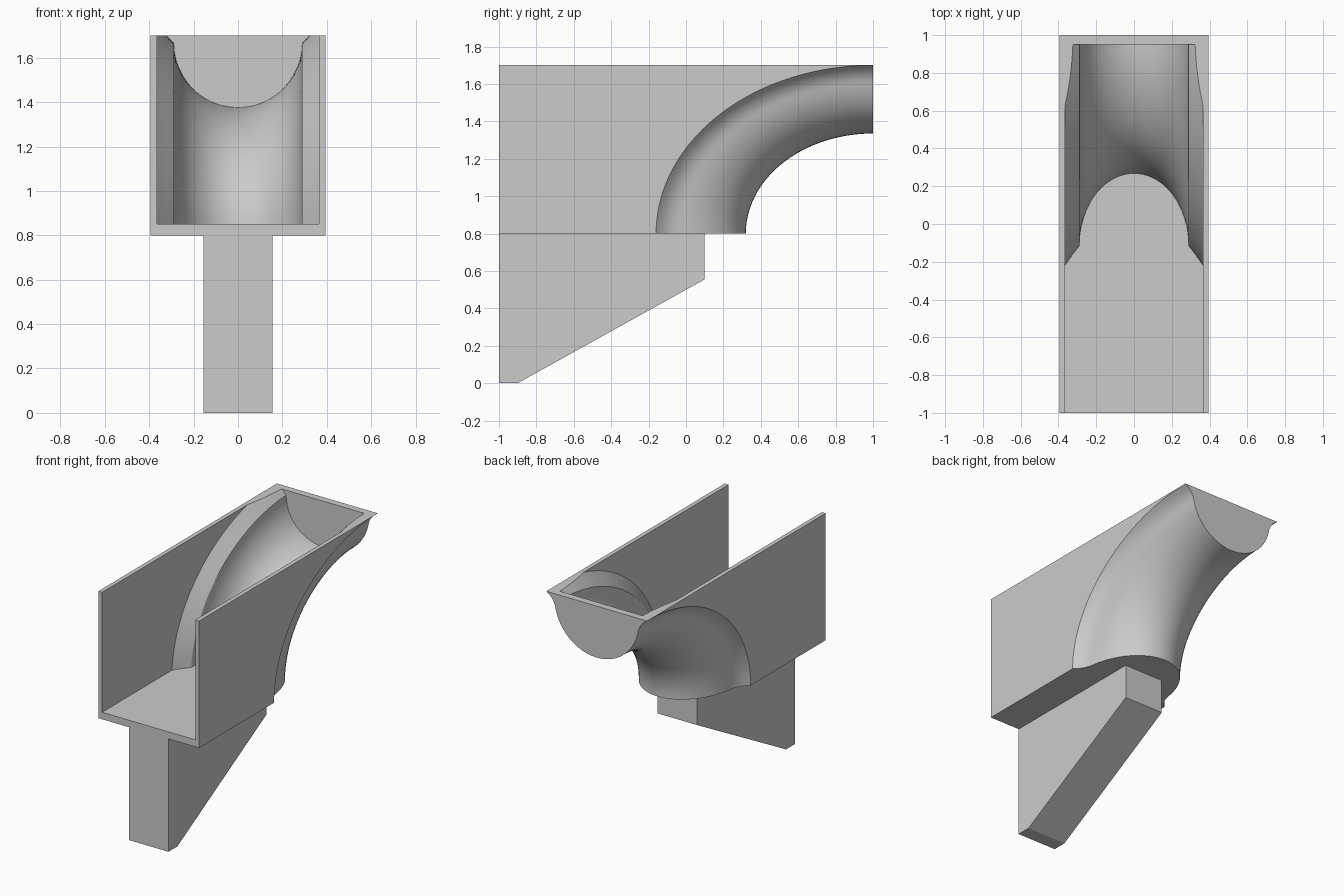
import bpy
import bmesh
from math import asin, acos, cos, sin, pi

cube = bpy.data.objects.get("Cube")
if cube:
    bpy.data.objects.remove(cube)

grey = bpy.data.materials.new("light grey")
grey.use_nodes = True
colour = (0.6, 0.6, 0.6, 1)
grey.diffuse_color = colour
grey.node_tree.nodes["Principled BSDF"].inputs["Base Color"].default_value = colour

AXIS_Y, AXIS_Z = 1.0, 0.8      # centre of the bend
STEPS = 40                     # divisions along the bend


def make_object(name, bm):
    bmesh.ops.recalc_face_normals(bm, faces=bm.faces)
    mesh = bpy.data.meshes.new(name)
    bm.to_mesh(mesh)
    bm.free()
    mesh.materials.append(grey)
    obj = bpy.data.objects.new(name, mesh)
    bpy.context.collection.objects.link(obj)
    return obj


def bowl_profile(lip, radius, start, centre=0.865, arcs=24):
    """Flared lip points (x, distance from bend centre) joined to a round bowl."""
    span = pi - 2 * start
    arc = [(radius * cos(start + span * i / arcs),
            centre - radius * sin(start + span * i / arcs)) for i in range(arcs + 1)]
    return lip + arc + [(-x, r) for x, r in reversed(lip)]


def bent_block(name, profile, front, floor, back, top):
    """Block whose rear underside is the profile swept round a quarter ellipse."""
    bm = bmesh.new()
    columns = []
    for x, r in profile:
        stretch = 1.271 + (r - 0.535) * 0.049
        a = asin((floor - AXIS_Z) / r)
        b = acos((AXIS_Y - back) / (r * stretch))
        angles = [a + (b - a) * i / STEPS for i in range(STEPS + 1)]
        columns.append([bm.verts.new((x, AXIS_Y - r * stretch * cos(t),
                                      AXIS_Z + r * sin(t))) for t in angles])
    for c, d in zip(columns, columns[1:]):
        for i in range(STEPS):
            bm.faces.new((c[i], c[i + 1], d[i + 1], d[i]))
    left, right = columns[0], columns[-1]
    low, high, rear = [], [], []
    for col in (left, right):
        x = col[0].co.x
        low.append(bm.verts.new((x, front, floor)))
        high.append(bm.verts.new((x, front, top)))
        at_rim = abs(col[-1].co.z - top) < 1e-4
        rear.append(col[-1] if at_rim else bm.verts.new((x, back, top)))
    # Flat sides, floor, rear, top and front
    for k, col in enumerate((left, right)):
        tail = [] if rear[k] is col[-1] else [rear[k]]
        bm.faces.new([low[k]] + col + tail + [high[k]])
    bm.faces.new([low[0]] + [c[0] for c in columns] + [low[1]])
    end = [c[-1] for c in columns]
    if rear[0] is not end[0]:
        end = [rear[0]] + end + [rear[1]]
    bm.faces.new(end)
    bm.faces.new((rear[0], rear[1], high[1], high[0]))
    bm.faces.new((low[0], low[1], high[1], high[0]))
    return make_object(name, bm)


# Open trough with a curved chute at the rear
outer = bowl_profile([(0.395, 0.9), (0.365, 0.878), (0.342, 0.85), (0.328, 0.82)],
                     0.33, 0.2)
inner = bowl_profile([(0.365, 0.945), (0.325, 0.902), (0.298, 0.876)], 0.288, 0.0)
trough = bent_block("trough", outer, -1.0, 0.8, 1.0, 1.7)
cutter = bent_block("trough_cutter", inner, -1.1, 0.85, 0.95, 1.8)
cutter.hide_render = True

cut = trough.modifiers.new("hollow", 'BOOLEAN')
cut.operation = 'DIFFERENCE'
cut.solver = 'EXACT'
cut.object = cutter
bpy.context.view_layer.objects.active = trough
for o in bpy.context.selected_objects:
    o.select_set(False)
trough.select_set(True)
bpy.ops.object.modifier_apply(modifier="hollow")
bpy.data.objects.remove(cutter)
bpy.ops.object.shade_smooth_by_angle(angle=0.5)

# Tapered support bracket under the trough
bm = bmesh.new()
outline = [(-1, 0), (-0.9, 0), (0.1, 0.555), (0.1, 0.8), (-1, 0.8)]
side = bm.faces.new([bm.verts.new((-0.155, y, z)) for y, z in outline])
pushed = bmesh.ops.extrude_face_region(bm, geom=[side])
bmesh.ops.translate(bm, vec=(0.31, 0, 0),
                    verts=[v for v in pushed["geom"] if isinstance(v, bmesh.types.BMVert)])
make_object("support_bracket", bm)
